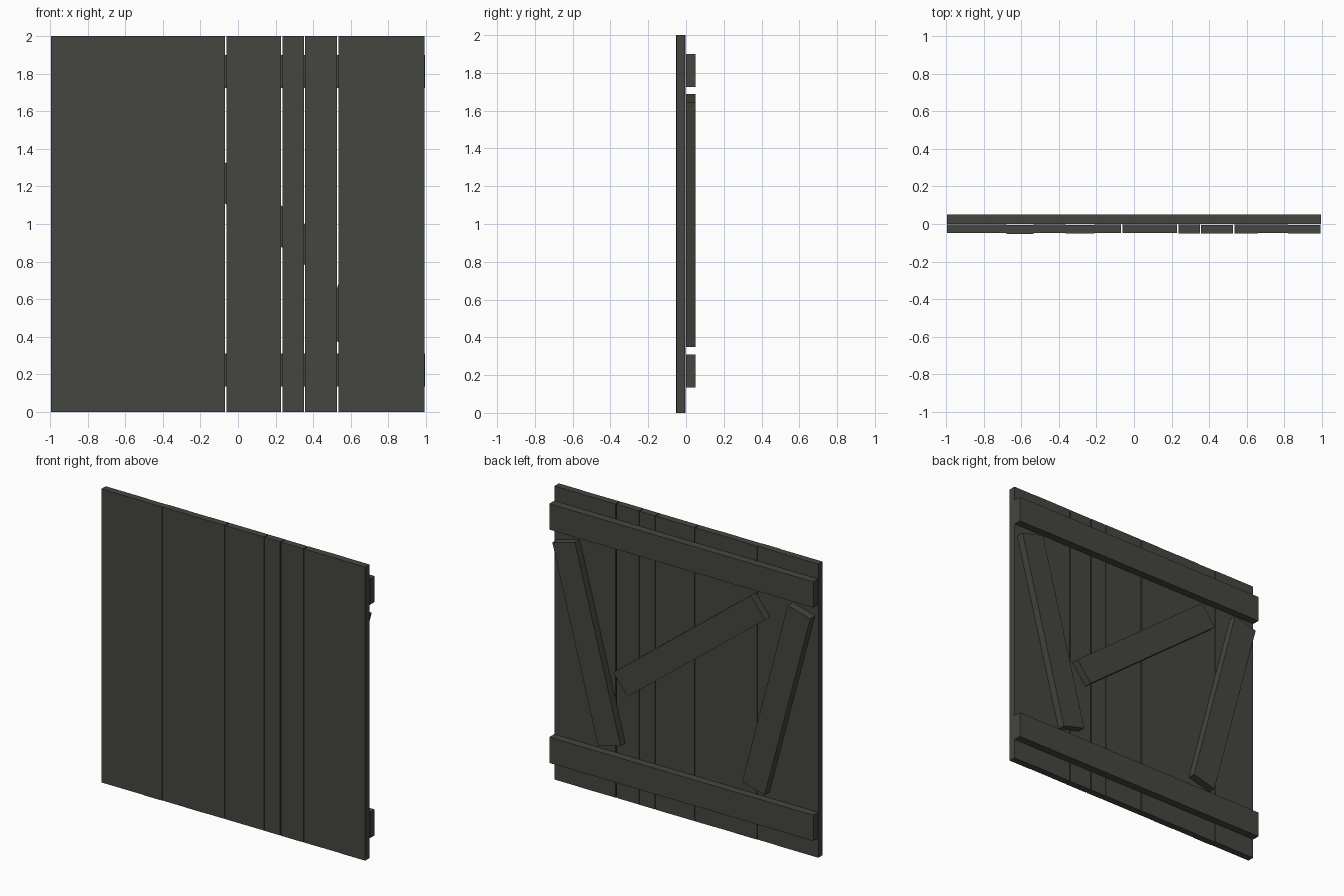
import bpy, math

if "Cube" in bpy.data.objects:
    bpy.data.objects.remove(bpy.data.objects["Cube"])

# single weathered dark wood colour
wood = bpy.data.materials.new("dark weathered wood")
wood.diffuse_color = (0.06, 0.061, 0.05, 1)
wood.use_nodes = True
wood.node_tree.nodes["Principled BSDF"].inputs["Base Color"].default_value = wood.diffuse_color


def box(name, center, size, angle=0.0):
    """Box of a given size, turned about the y axis."""
    bpy.ops.mesh.primitive_cube_add(size=1, location=center, rotation=(0, angle, 0))
    ob = bpy.context.object
    ob.name = name
    ob.scale = size
    ob.data.materials.append(wood)
    return ob


# vertical planks: boundaries, see-through gaps and slight depth unevenness
edges = [-0.996, -0.68, -0.535, -0.365, -0.21, -0.065, 0.233, 0.355, 0.531, 0.66, 0.82, 0.994]
gaps = (-0.065, 0.233, 0.355, 0.531)
depth = [0.001, -0.002, 0.001, -0.001, 0.001, 0.001, 0, -0.001, 0, 0.001, -0.001]
for i, off in enumerate(depth):
    a, b = edges[i], edges[i + 1]
    a += 0.003 if a in gaps else 0
    b -= 0.003 if b in gaps else 0
    box(f"plank_{i + 1}", ((a + b) / 2, -0.0265 + off, 1.0), (b - a, 0.047, 2.0))

# horizontal battens across the back
for name, z in (("lower_batten", 0.222), ("upper_batten", 1.812)):
    box(name, (0, 0.025, z), (1.99, 0.052, 0.176))

# mirrored steep side braces
tilt = math.atan2(0.34, 1.28)
for name, s in (("right_brace", 1), ("left_brace", -1)):
    box(name, (s * 0.715, 0.025, 1.018), (0.176, 0.052, 1.34), s * tilt)

# diagonal middle brace
box("middle_brace", (-0.06, 0.025, 1.212), (1.31, 0.052, 0.174), math.atan(0.772))
